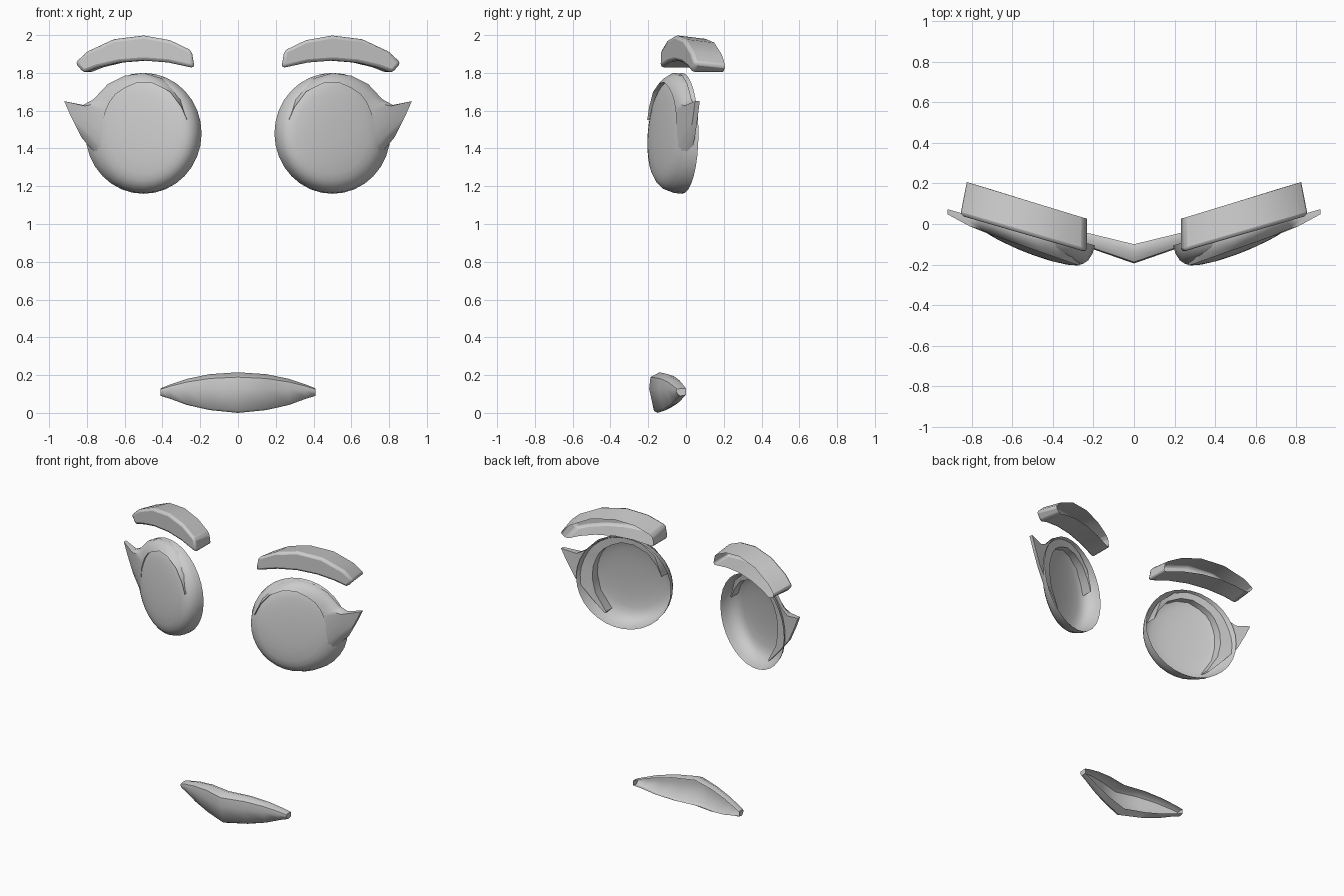
import bpy, bmesh, math

if "Cube" in bpy.data.objects:
    bpy.data.objects.remove(bpy.data.objects["Cube"])

grey = bpy.data.materials.new("soft_grey")
grey.diffuse_color = (0.6, 0.6, 0.6, 1)
grey.use_nodes = True
grey.node_tree.nodes["Principled BSDF"].inputs["Base Color"].default_value = grey.diffuse_color


def loft(name, sections, ring=False, wrap=False, caps=False, bevel=0, angle=40):
    """Skin a list of equal-length sections; ring closes each section, wrap joins last to first."""
    bm = bmesh.new()
    rows = [[bm.verts.new(p) for p in s] for s in sections]
    n = len(rows[0])
    pairs = list(zip(rows, rows[1:])) + ([(rows[-1], rows[0])] if wrap else [])
    for a, b in pairs:
        for i in range(n if ring else n - 1):
            j = (i + 1) % n
            bm.faces.new((a[i], a[j], b[j], b[i]))
    if caps:
        bm.faces.new(rows[0])
        bm.faces.new(rows[-1][::-1])
    bmesh.ops.remove_doubles(bm, verts=bm.verts, dist=0.0005)
    bmesh.ops.recalc_face_normals(bm, faces=bm.faces)
    # open shells must face forward
    if any(e.is_boundary for e in bm.edges):
        if sum(f.normal.y * f.calc_area() for f in bm.faces) > 0:
            bmesh.ops.reverse_faces(bm, faces=bm.faces)
    me = bpy.data.meshes.new(name)
    bm.to_mesh(me)
    bm.free()
    ob = bpy.data.objects.new(name, me)
    bpy.context.collection.objects.link(ob)
    me.materials.append(grey)
    bpy.ops.object.select_all(action='DESELECT')
    ob.select_set(True)
    bpy.context.view_layer.objects.active = ob
    bpy.ops.object.shade_smooth_by_angle(angle=math.radians(angle))
    if bevel:
        m = ob.modifiers.new("soft_edges", 'BEVEL')
        m.width, m.segments, m.limit_method = bevel, 2, 'ANGLE'
        m.angle_limit = math.radians(40)
    return ob


CX, CY, CZ = 0.5, -0.02, 1.48   # centre of the eye rim

# (radius, depth) from the open back rim to the front of the eyeball
EYE = [(0.32, 0), (0.308, 0.035), (0.285, 0.07), (0.26, 0.09), (0.235, 0.103),
       (0.2, 0.112), (0.14, 0.12), (0.07, 0.124), (0, 0.125)]

# lid: inner x, z and outer x, z, running from lower outside corner over the top
LID = [(.63, 1.25, .635, 1.24), (.70, 1.37, .72, 1.33), (.72, 1.47, .83, 1.46),
       (.715, 1.55, .885, 1.57), (.70, 1.60, .92, 1.65), (.68, 1.645, .82, 1.63),
       (.65, 1.685, .765, 1.66), (.60, 1.72, .69, 1.74), (.53, 1.75, .60, 1.785),
       (.45, 1.745, .50, 1.80), (.36, 1.70, .40, 1.77), (.30, 1.62, .31, 1.69),
       (.27, 1.55, .268, 1.56)]

# brow: top x, z and bottom x, z from inner to outer end
BROW = [(.245, 1.92, .23, 1.825), (.36, 1.975, .37, 1.855), (.5, 2.0, .5, 1.865),
        (.66, 1.98, .63, 1.855), (.80, 1.915, .74, 1.83), (.865, 1.855, .82, 1.80)]


def eyeball(s):
    rings = []
    for r, d in EYE:
        ring = []
        for k in range(32):
            t = 2 * math.pi * k / 32
            u, v = r * 0.96 * math.cos(t), r * math.sin(t) * (1 + 0.7 * d)
            y = CY + u * (0.28 + 0.7 * d) - d + 0.7 * d * v
            ring.append((s * (CX + u), y, CZ + v))
        rings.append(ring)
    return rings


def lid(s):
    out = []
    for xi, zi, xo, zo in LID:
        front_in = CY + 0.35 * (xi - CX) - 0.105
        front_out = CY + 0.28 * (xo - CX) - 0.05
        xm, zm = (xi + xo) / 2, (zi + zo) / 2
        back_in = CY + 0.28 * (xi - CX) - 0.03
        out.append([(s * xi, front_in, zi),
                    (s * xm, (front_in + front_out) / 2 - 0.008, zm),
                    (s * xo, front_out, zo),
                    (s * xo, front_out + 0.025, zo),
                    (s * xi, max(back_in, front_in + 0.02), zi)])
    return out


def brow(s):
    out = []
    for xt, zt, xb, zb in BROW:
        yt, yb = -0.14 + 0.29 * (xt - 0.23), -0.14 + 0.29 * (xb - 0.23)
        slant = 0.05 * (xt - 0.23)
        out.append([(s * (xt - slant), yt + 0.165, zt - 0.02), (s * xt, yt, zt),
                    (s * xb, yb, zb), (s * (xb - slant), yb + 0.165, zb)])
    return out


for side, s in (("left", -1), ("right", 1)):
    loft(side + "_eyeball", eyeball(s), ring=True)
    loft(side + "_eyelid", lid(s), ring=True, caps=True, angle=50)
    # brow shell, open behind, closed at its two ends
    loft(side + "_eyebrow", brow(s), caps=True, bevel=0.018)

# mouth: half-section heights along x, bent back towards the corners, open behind
MOUTH = [(0, .215, 0), (.15, .205, .015), (.27, .18, .042), (.36, .15, .075), (.41, .13, .09)]
sections = []
for x, top, low in [(-x, t, b) for x, t, b in MOUTH[:0:-1]] + MOUTH:
    h, k = top - low, abs(x) / 0.41
    y = 0.10 * k
    f = 1 - 0.45 * k    # front bulge fades at the corners
    sections.append([(x, y - 0.10, top - 0.06 * h), (x, y - 0.10 - 0.04 * f, top),
                     (x, y - 0.10 - 0.088 * f, top - 0.12 * h),
                     (x, y - 0.10 - 0.095 * f, low + 0.6 * h),
                     (x, y - 0.10 - 0.07 * f, low + 0.05 * h),
                     (x, y - 0.10 - 0.05 * f, low), (x, y - 0.10, low + 0.12 * h)])
loft("mouth", sections, caps=True, angle=50)
